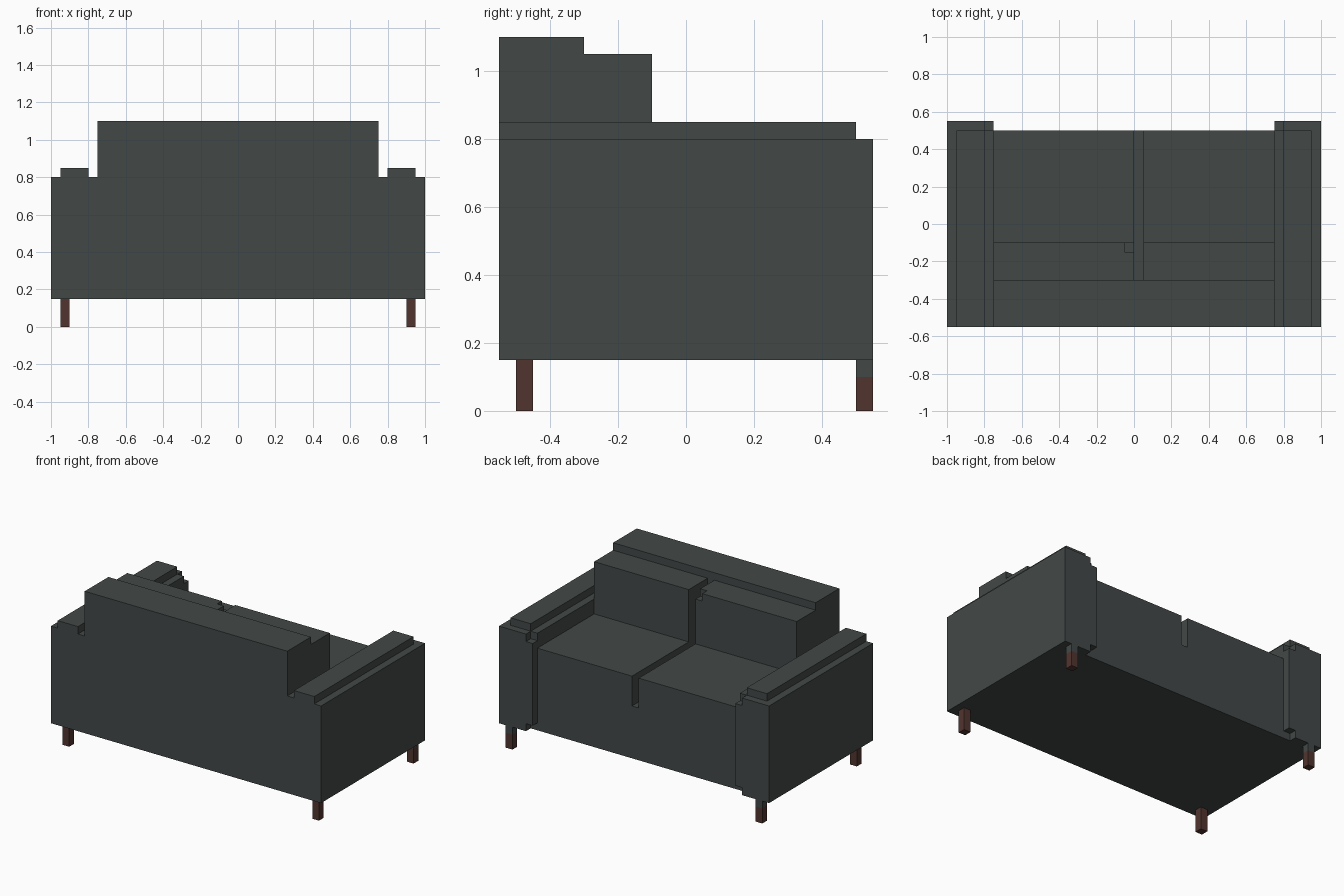
import bpy
import bmesh
from mathutils import Vector

cube = bpy.data.objects.get("Cube")
if cube:
    bpy.data.objects.remove(cube, do_unlink=True)


def material(name, rgb):
    mat = bpy.data.materials.new(name)
    mat.use_nodes = True
    mat.diffuse_color = (*rgb, 1)
    mat.node_tree.nodes["Principled BSDF"].inputs["Base Color"].default_value = (*rgb, 1)
    return mat


fabric = material("charcoal_fabric", (0.055, 0.066, 0.064))
wood = material("dark_wood", (0.083, 0.036, 0.029))


def prism(name, outline, axis, lo, hi, mat, flip=False):
    """Extrude a flat outline along y or z; flip mirrors it across x."""
    bm = bmesh.new()
    side = -1 if flip else 1
    if axis == "y":
        base = [bm.verts.new((side * a, lo, b)) for a, b in outline]
        move = Vector((0, hi - lo, 0))
    else:
        base = [bm.verts.new((side * a, b, lo)) for a, b in outline]
        move = Vector((0, 0, hi - lo))
    face = bm.faces.new(base)
    grown = bmesh.ops.extrude_face_region(bm, geom=[face], use_keep_orig=True)
    top = [g for g in grown["geom"] if isinstance(g, bmesh.types.BMVert)]
    bmesh.ops.translate(bm, verts=top, vec=move)
    bmesh.ops.recalc_face_normals(bm, faces=bm.faces)
    mesh = bpy.data.meshes.new(name)
    bm.to_mesh(mesh)
    bm.free()
    mesh.materials.append(mat)
    obj = bpy.data.objects.new(name, mesh)
    bpy.context.collection.objects.link(obj)
    return obj


def box(name, x, y, z, mat, flip=False):
    outline = [(x[0], y[0]), (x[1], y[0]), (x[1], y[1]), (x[0], y[1])]
    return prism(name, outline, "z", z[0], z[1], mat, flip)


# Base and backrest
INNER, REAR, SEAT_FRONT, SEAT_TOP = 0.75, -0.55, 0.5, 0.7
box("seat_base", (-INNER, INNER), (-0.3, SEAT_FRONT), (0.15, 0.5), fabric)
box("backrest", (-INNER, INNER), (REAR, -0.3), (0.15, 1.1), fabric)

# Seat cushions, split by a narrow gap
for side, x in (("left", (0.05, INNER)), ("right", (-INNER, 0))):
    box(side + "_seat_cushion", x, (-0.3, SEAT_FRONT), (0.5, SEAT_TOP), fabric)

# Back cushions; the right one has a small nick in its top corner
box("left_back_cushion", (0.05, INNER), (-0.3, -0.1), (SEAT_TOP, 1.05), fabric)
box("right_back_cushion", (-INNER, 0), (-0.3, -0.1), (SEAT_TOP, 1.0), fabric)
nicked = [(-INNER, -0.3), (0, -0.3), (0, -0.15), (-0.05, -0.15), (-0.05, -0.1), (-INNER, -0.1)]
prism("right_back_cushion_top", nicked, "z", 1.0, 1.05, fabric)

# Arms, arm pads, notched front panels and legs, mirrored
panel = [(0.8, 0.15), (1, 0.15), (1, 0.8), (0.8, 0.8),
         (0.8, 0.75), (INNER, 0.75), (INNER, 0.2), (0.8, 0.2)]
for side, flip in (("left", False), ("right", True)):
    box(side + "_arm", (INNER, 1), (REAR, SEAT_FRONT), (0.15, 0.8), fabric, flip)
    box(side + "_arm_pad", (0.8, 0.95), (REAR, SEAT_FRONT), (0.8, 0.85), fabric, flip)
    prism(side + "_arm_panel", panel, "y", SEAT_FRONT, 0.55, fabric, flip)
    leg_x, end = (0.9, 0.95), (SEAT_FRONT, 0.55)
    box(side + "_seat_side_leg", leg_x, end, (0, 0.1), wood, flip)
    box(side + "_leg_collar", leg_x, end, (0.1, 0.15), fabric, flip)
    box(side + "_backrest_side_leg", leg_x, (-0.5, -0.45), (0, 0.15), wood, flip)
